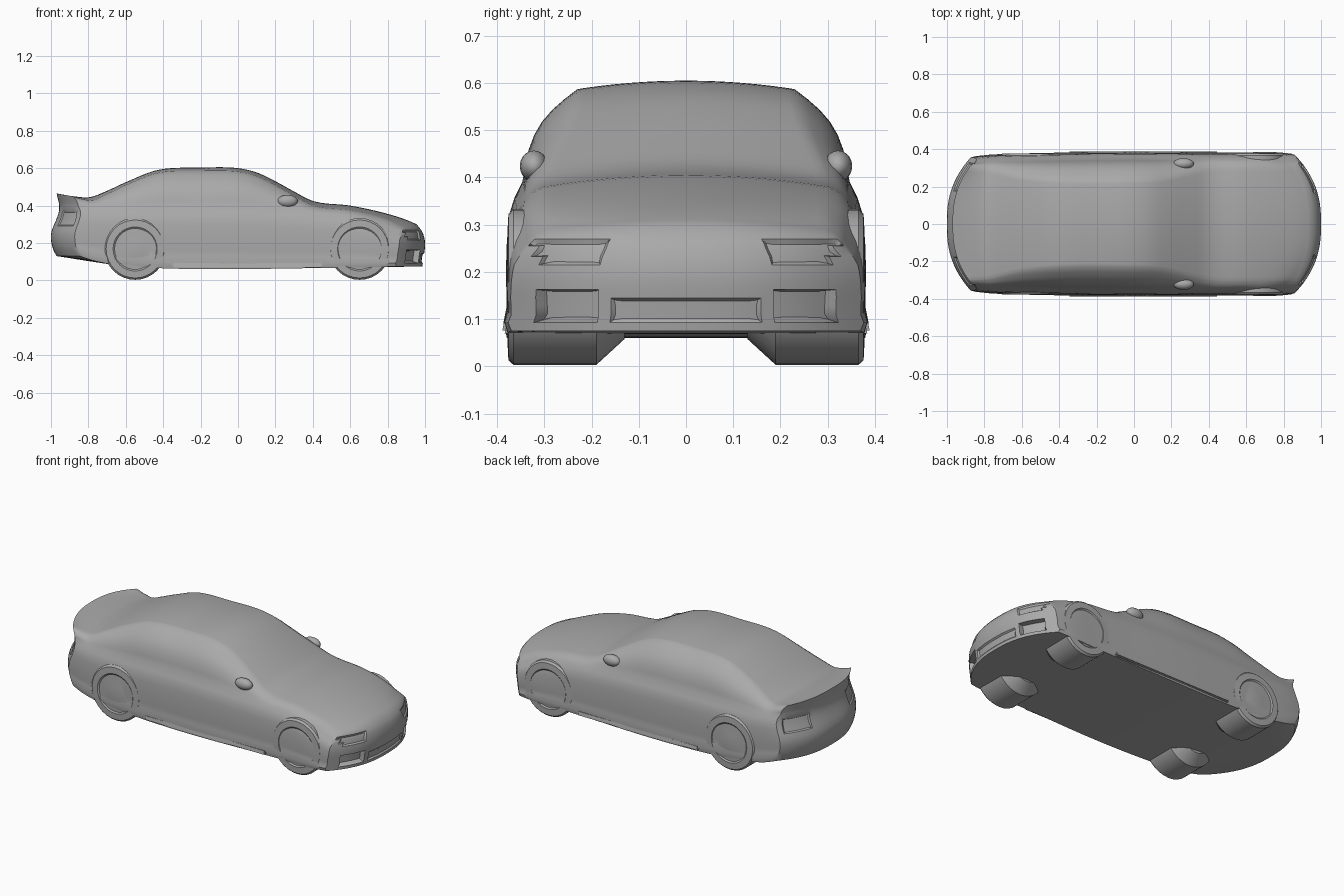
import bpy, bmesh, math
from mathutils import Matrix, Vector

if "Cube" in bpy.data.objects:
    bpy.data.objects.remove(bpy.data.objects["Cube"])

grey = bpy.data.materials.new("plain_grey")
grey.use_nodes = True
COLOUR = (0.4, 0.4, 0.4, 1)
grey.diffuse_color = COLOUR
grey.node_tree.nodes["Principled BSDF"].inputs["Base Color"].default_value = COLOUR


def curve(points):
    """Return a smooth interpolating function through (position, value) points."""
    def f(x):
        if x <= points[0][0]:
            return points[0][1]
        if x >= points[-1][0]:
            return points[-1][1]
        i = max(n for n, p in enumerate(points[:-1]) if p[0] <= x)
        (x0, a), (x1, b) = points[i], points[i + 1]
        slope = lambda p, q: (q[1] - p[1]) / (q[0] - p[0])
        m = slope(points[i], points[i + 1])
        ma = (m + slope(points[i - 1], points[i])) / 2 if i else m
        mb = (m + slope(points[i + 1], points[i + 2])) / 2 if i + 2 < len(points) else m
        h, t = x1 - x0, (x - x0) / (x1 - x0)
        return (a * (2*t**3 - 3*t*t + 1) + b * (3*t*t - 2*t**3)
                + h * ma * (t**3 - 2*t*t + t) + h * mb * (t**3 - t*t))
    return f


# Lengthwise lines of the body: roofline, beltline, floor, widths
top = curve([(-1, .465), (-.9, .45), (-.8, .445), (-.7, .48), (-.6, .525), (-.43, .59),
             (-.2, .603), (0, .6), (.1, .577), (.2, .53), (.3, .475), (.4, .425),
             (.6, .4), (.8, .36), (.93, .325), (1, .3)])
belt = curve([(-1, .4), (-.8, .39), (0, .39), (.4, .365), (.7, .33), (.9, .275), (1, .25)])
floor = curve([(-1, .13), (-.75, .095), (-.6, .075), (.6, .068), (1, .075)])
width = curve([(-1, .36), (-.8, .37), (-.5, .378), (0, .385), (.5, .38), (.8, .383), (1, .375)])
edge = curve([(-1, .3), (-.8, .29), (-.6, .25), (-.4, .232), (0, .232), (.15, .24),
              (.4, .295), (.7, .3), (1, .3)])
crown = curve([(-1, .015), (-.4, .016), (.1, .02), (.4, .025), (1, .02)])
# Outline of the nose and tail, by height
nose = curve([(.07, -.015), (.12, -.008), (.2, 0), (.26, -.015), (.3, -.045)])
tail = curve([(.12, .035), (.17, .01), (.25, 0), (.33, .03), (.38, .045), (.465, .03)])
# Flank fullness from sill to belt
flank = curve([(0, .985), (.06, 1.01), (.15, .99), (.4, .99), (.7, .98), (.85, .96), (1, .9)])
NX, NY, LOW, HIGH = 72, 28, 10, 7
NZ = LOW + HIGH


def section(x, k):
    """Half width and height of the flank at level k of a section."""
    w, zb, zs = width(x), floor(x), belt(x)
    zr = top(x) - crown(x)
    if k <= LOW:
        t = k / LOW
        return w * flank(t), zb + t * (zs - zb)
    s = (k - LOW) / HIGH
    y = w * .9 * (1 - s) + edge(x) * s + .13 * (zr - zs) * math.sin(math.pi * s)
    return y, zs + (zr - zs) * (s + .08 * math.sin(math.pi * s))


def body_point(i, j, k):
    x, v = -1 + 2 * i / NX, -1 + 2 * j / NY
    y, z = section(x, k)
    y *= v
    if k == NZ:
        z += crown(x) * (1 - v * v)
    bend = .15 * (abs(y) / .38) ** 2.5
    if x > .5:
        x += ((x - .5) / .5) ** 2 * (nose(z) - bend)
    elif x < -.6:
        x += ((-x - .6) / .4) ** 2 * (tail(z) + bend)
    return x, y, z


def finish(bm, name, angle=35):
    bmesh.ops.recalc_face_normals(bm, faces=bm.faces)
    mesh = bpy.data.meshes.new(name)
    bm.to_mesh(mesh)
    bm.free()
    ob = bpy.data.objects.new(name, mesh)
    bpy.context.collection.objects.link(ob)
    mesh.materials.append(grey)
    bpy.ops.object.select_all(action='DESELECT')
    ob.select_set(True)
    bpy.context.view_layer.objects.active = ob
    bpy.ops.object.shade_smooth_by_angle(angle=math.radians(angle))
    return ob


# Body shell: six shaped grids sharing their border vertices
bm = bmesh.new()
verts = {}


def vert(*key):
    if key not in verts:
        verts[key] = bm.verts.new(body_point(*key))
    return verts[key]


def sheet(na, nb, place):
    for a in range(na):
        for b in range(nb):
            bm.faces.new([vert(*place(a + p, b + q)) for p, q in ((0, 0), (1, 0), (1, 1), (0, 1))])


for end in (0, 1):
    sheet(NY, NZ, lambda a, b: (end * NX, a, b))
    sheet(NX, NZ, lambda a, b: (a, end * NY, b))
    sheet(NX, NY, lambda a, b: (a, b, end * NZ))
bmesh.ops.recalc_face_normals(bm, faces=bm.faces)


def recess(inside, depth):
    """Sink the nose or tail faces whose centre passes the rule."""
    picked = [f for f in bm.faces if abs(f.normal.x) > .5 and inside(f.calc_center_median())]
    if picked:
        bmesh.ops.inset_region(bm, faces=picked, thickness=.008, depth=-depth)


# Lower intakes, headlights, grille and tail lights
for side in (-1, 1):
    recess(lambda c: c.x > .8 and .18 < c.y * side < .31 and .1 < c.z < .16, .03)
    recess(lambda c: c.x > .8 and .17 < c.y * side < .32 and .215 < c.z < .27, .008)
    recess(lambda c: c.x < -.8 and .17 < c.y * side < .33 and .3 < c.z < .38, .006)
recess(lambda c: c.x > .9 and abs(c.y) < .16 and .1 < c.z < .14, .008)
finish(bm, "body_shell")


def lathe(name, x, z, side, profile, steps=32):
    """Spin (radius, y) points round a sideways axle."""
    bm = bmesh.new()
    rings = []
    for r, y in profile:
        rings.append([bm.verts.new((x + r * math.cos(a), side * y, z + r * math.sin(a)))
                      for a in (2 * math.pi * n / steps for n in range(steps))])
    for p, q in zip(rings, rings[1:]):
        for n in range(steps):
            m = (n + 1) % steps
            bm.faces.new((p[n], p[m], q[m], q[n]))
    bm.faces.new(rings[0])
    bm.faces.new(rings[-1])
    finish(bm, name)


# Wheels, tapered on the inner side, with a shallow dished rim
WHEEL = [(.11, .13), (.165, .19), (.165, .365), (.155, .376), (.118, .378),
         (.11, .372), (.05, .375), (.03, .377)]
for label, x in (("front", .65), ("rear", -.55)):
    for hand, side in (("left", 1), ("right", -1)):
        lathe(f"{label}_{hand}_wheel", x, .168, side, WHEEL)

# Door mirrors and sill skirts
for hand, side in (("left", 1), ("right", -1)):
    bm = bmesh.new()
    bmesh.ops.create_uvsphere(bm, u_segments=16, v_segments=10, radius=1)
    bmesh.ops.transform(bm, verts=bm.verts, matrix=Matrix.Translation((.265, side * .322, .424))
                        @ Matrix.Diagonal((.055, .03, .033, 1)))
    finish(bm, f"{hand}_mirror", 60)

    bm = bmesh.new()
    bmesh.ops.create_cube(bm, size=1)
    bmesh.ops.transform(bm, verts=bm.verts, matrix=Matrix.Translation((.05, side * .375, .085))
                        @ Matrix.Diagonal((.8, .03, .03, 1)))
    for v in bm.verts:
        if v.co.z > .09:
            v.co.y -= side * .006
    bmesh.ops.bevel(bm, geom=bm.edges[:], offset=.006, segments=2, affect='EDGES')
    finish(bm, f"{hand}_sill")
